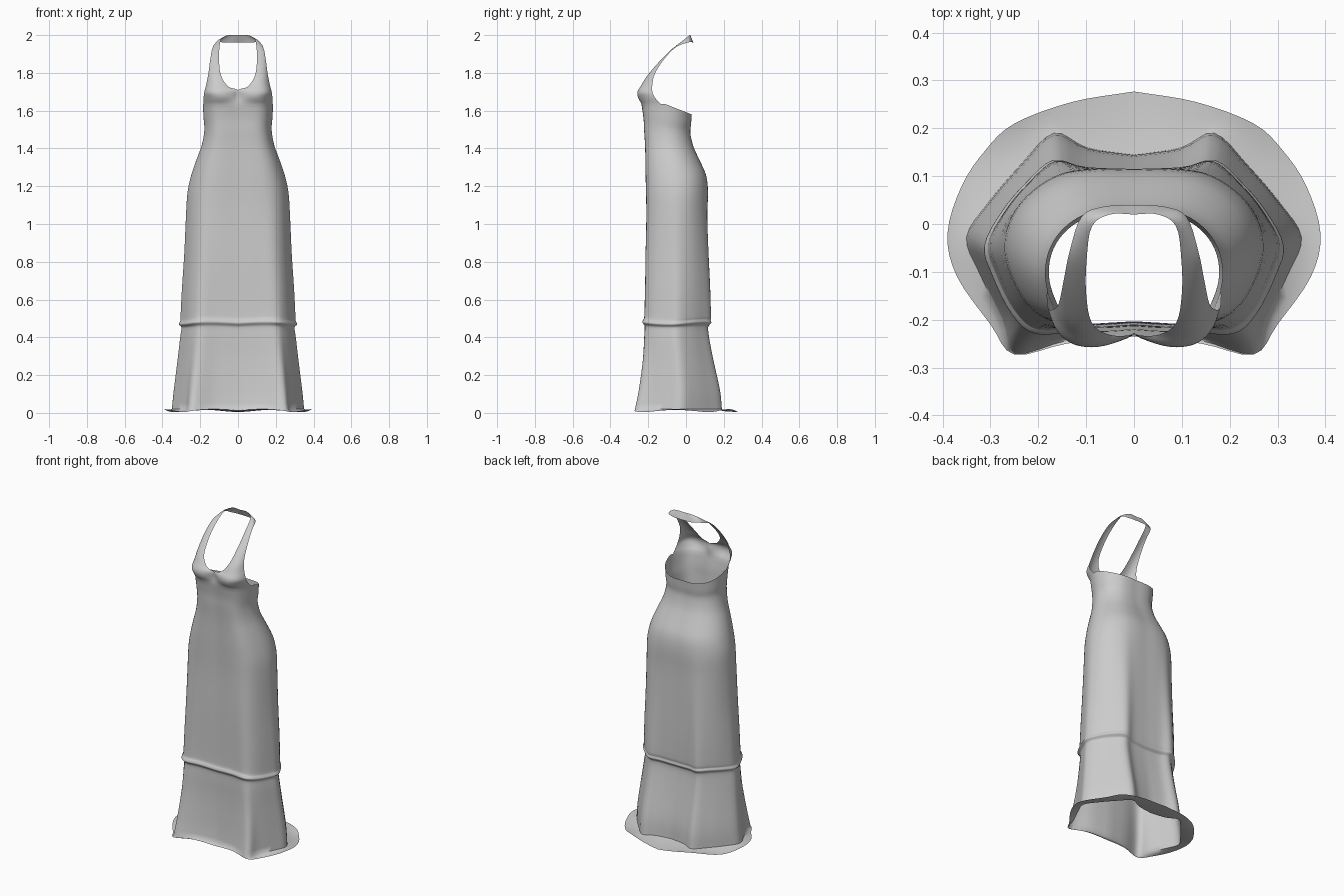
import bpy, bmesh, math
from mathutils import Vector

if "Cube" in bpy.data.objects:
    bpy.data.objects.remove(bpy.data.objects["Cube"])

N = 40        # columns on the right half, front centre to back centre
PANEL = 17    # front columns that carry on up into the halter


def spline(pts, t):
    """Catmull-Rom through control tuples, t in 0..1."""
    s = min(max(t, 0), 1) * (len(pts) - 1)
    i = min(int(s), len(pts) - 2)
    f = s - i
    p1, p2 = Vector(pts[i]), Vector(pts[i + 1])
    p0 = Vector(pts[i - 1]) if i else p1 * 2 - p2
    p3 = Vector(pts[i + 2]) if i + 2 < len(pts) else p2 * 2 - p1
    return 0.5 * (2 * p1 + (p2 - p0) * f + (2 * p0 - 5 * p1 + 4 * p2 - p3) * f * f
                  + (3 * p1 - p0 - 3 * p2 + p3) * f ** 3)


# half cross-sections, front centre to back centre
HIP = [(0, -.205), (.1, -.21), (.17, -.2), (.22, -.165), (.255, -.1), (.265, -.04),
       (.25, .02), (.21, .07), (.15, .105), (.08, .118), (0, .118)]
KNEE = [(0, -.21), (.11, -.215), (.2, -.22), (.25, -.18), (.29, -.1), (.305, -.04),
        (.27, .03), (.22, .09), (.165, .135), (.1, .12), (0, .115)]
HEM = [(0, -.22), (.13, -.235), (.25, -.27), (.28, -.2), (.33, -.1), (.355, -.03),
       (.31, .04), (.24, .12), (.17, .185), (.1, .155), (0, .14)]
FLARE = [(0, -.235), (.14, -.25), (.25, -.273), (.3, -.21), (.37, -.11), (.39, -.02),
         (.36, .08), (.31, .155), (.25, .21), (.13, .255), (0, .277)]

# height, half width, front y, back y
PROFILE = [(.02, .35, -.27, .19), (.12, .34, -.25, .18), (.28, .32, -.228, .145),
           (.4, .306, -.22, .122), (.45, .299, -.217, .117), (.463, .302, -.222, .124),
           (.475, .313, -.23, .134), (.49, .306, -.224, .13), (.51, .304, -.219, .132),
           (.65, .297, -.217, .13), (.85, .284, -.215, .123), (1.05, .275, -.211, .116),
           (1.17, .267, -.212, .116), (1.26, .247, -.214, .105), (1.34, .22, -.215, .07),
           (1.42, .191, -.217, .035), (1.5, .178, -.222, .022), (1.56, .182, -.225, .026),
           (1.635, .186, -.236, .03)]


def unit(section, t):
    p = spline(section, t)
    w = max(q[0] for q in section)
    lo, hi = min(q[1] for q in section), max(q[1] for q in section)
    return Vector((p.x / w, (p.y - lo) / (hi - lo)))


def body_point(row, t):
    z, w, yf, yb = row
    if z > .5:
        k = min((z - .5) / .7, 1)
        u = unit(KNEE, t).lerp(unit(HIP, t), k)
    else:
        u = unit(HEM, t).lerp(unit(KNEE, t), max(0, (z - .02) / .48))
    y = yf + u.y * (yb - yf)
    # slightly wavy seam, and a top edge that dips toward the back
    z += .006 * math.sin(t * 11) * math.exp(-((z - .475) / .06) ** 2)
    if z > 1.45:
        drop = .055 * min(1, max(0, (y + .11) / .14))
        z -= drop * (z - 1.45) / .185
    return Vector((u.x * w, y, z))


bm = bmesh.new()
rows = []


def add_row(points):
    row = [bm.verts.new(p) for p in points]
    row[0].co.x = 0
    if len(row) == N + 1:
        row[-1].co.x = 0
    return row


def bridge(a, b):
    for i in range(min(len(a), len(b)) - 1):
        bm.faces.new((a[i], a[i + 1], b[i + 1], b[i]))


# trailing floor flare, then skirt and bodice rings
ts = [i / N for i in range(N + 1)]
for k in (1, .5):
    pts = []
    for t in ts:
        p = spline(HEM, t).lerp(spline(FLARE, t), k)
        pts.append((p.x, p.y, .012 + .008 * math.sin(t * 17) * k))
    rows.append(add_row(pts))
STEPS = 3 * (len(PROFILE) - 1)
for r in range(STEPS + 1):
    prof = spline(PROFILE, r / STEPS)
    rows.append(add_row([body_point(prof, t) for t in ts]))
for a, b in zip(rows, rows[1:]):
    bridge(a, b)

# halter: neck edge, middle line and arm edge, from bust to back of neck
NECK = [(0, -.228, 1.675), (0, -.232, 1.71), (.05, -.232, 1.727), (.088, -.207, 1.78),
        (.1, -.145, 1.855), (.099, -.075, 1.925), (.088, -.005, 1.98), (.05, .02, 2), (0, .02, 2)]
MID = [(.115, -.25, 1.67), (.122, -.252, 1.7), (.125, -.232, 1.735), (.13, -.2, 1.785),
       (.127, -.135, 1.865), (.12, -.067, 1.932), (.103, .005, 1.975), (.06, .029, 1.98), (0, .03, 1.98)]
ARM = [(.182, -.165, 1.67), (.178, -.178, 1.7), (.168, -.178, 1.74), (.157, -.165, 1.795),
       (.147, -.118, 1.87), (.134, -.055, 1.935), (.11, .015, 1.962), (.065, .036, 1.96), (0, .04, 1.96)]


def across(i, u):
    n, m, a = (Vector(c[i]) for c in (NECK, MID, ARM))
    return n * (1 - u) * (1 - 2 * u) + m * 4 * u * (1 - u) + a * u * (2 * u - 1)


top = rows[-1][:PANEL + 1]
paths = [[tuple(v.co)] + [tuple(across(i, j / PANEL)) for i in range(len(NECK))]
         for j, v in enumerate(top)]
prev = top
for r in range(1, 37):
    row = [bm.verts.new(spline(p, r / 36)) for p in paths]
    if r <= 8:
        row[0].co.x = 0
    bridge(prev, row)
    prev = row

bmesh.ops.recalc_face_normals(bm, faces=bm.faces)
mesh = bpy.data.meshes.new("halter_dress")
bm.to_mesh(mesh)
bm.free()
dress = bpy.data.objects.new("halter_dress", mesh)
bpy.context.collection.objects.link(dress)

# left half
mirror = dress.modifiers.new("mirror", 'MIRROR')
mirror.use_clip = True
mirror.merge_threshold = .0005

bpy.context.view_layer.objects.active = dress
dress.select_set(True)
bpy.ops.object.shade_smooth_by_angle(angle=math.radians(60))
